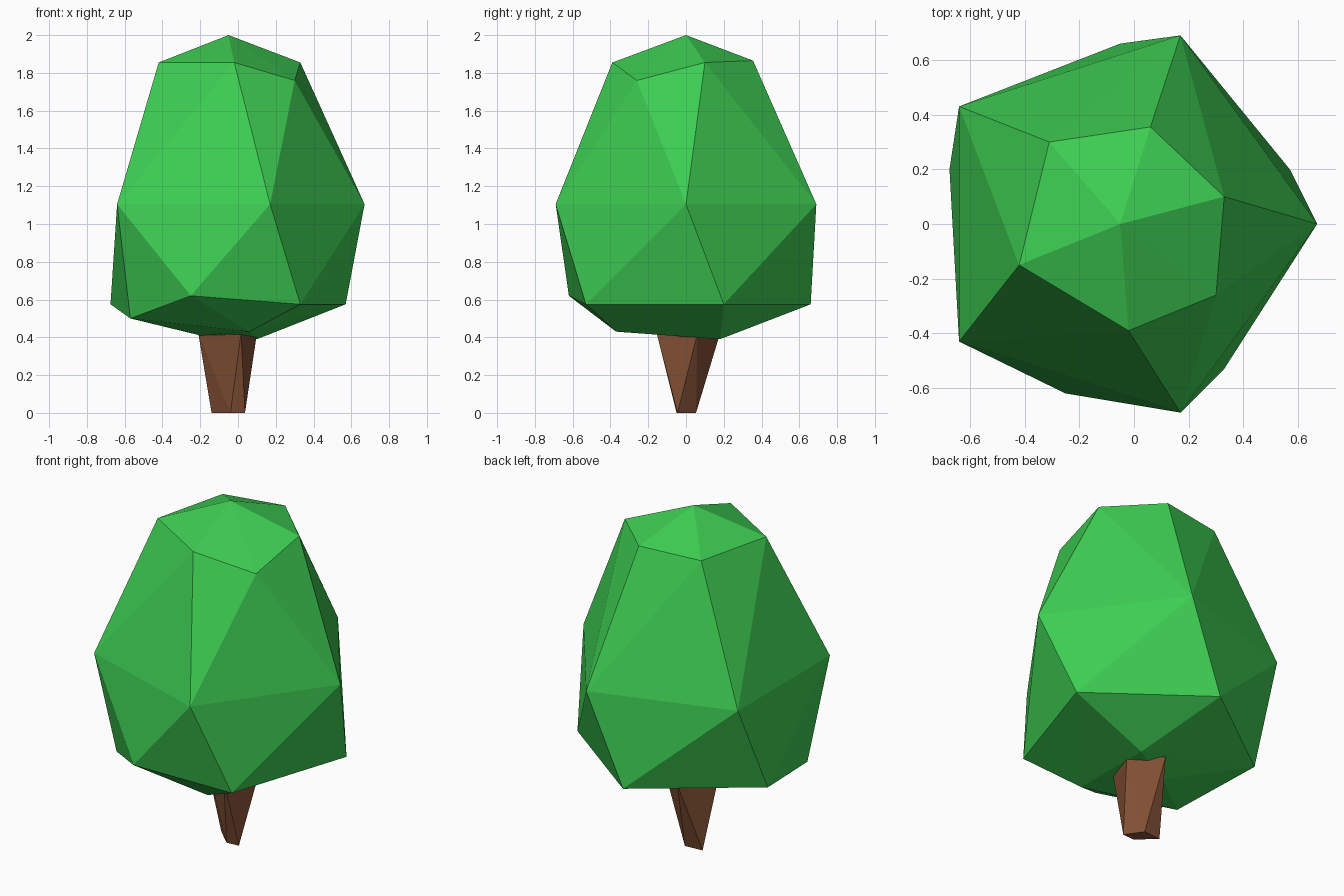
import bpy
import bmesh

cube = bpy.data.objects.get("Cube")
if cube:
    bpy.data.objects.remove(cube, do_unlink=True)


def make_material(name, color):
    mat = bpy.data.materials.new(name)
    mat.use_nodes = True
    mat.diffuse_color = color
    mat.node_tree.nodes["Principled BSDF"].inputs["Base Color"].default_value = color
    return mat


def faceted_solid(name, points, mat):
    """Wrap a flat-shaded convex skin around a few corner points."""
    bm = bmesh.new()
    for p in points:
        bm.verts.new(p)
    result = bmesh.ops.convex_hull(bm, input=bm.verts[:])
    loose = [v for v in bm.verts if not v.link_faces]
    bmesh.ops.delete(bm, geom=loose, context='VERTS')
    bmesh.ops.recalc_face_normals(bm, faces=bm.faces[:])
    mesh = bpy.data.meshes.new(name)
    bm.to_mesh(mesh)
    bm.free()
    mesh.materials.append(mat)
    obj = bpy.data.objects.new(name, mesh)
    bpy.context.scene.collection.objects.link(obj)
    return obj


leaf_green = make_material("leaf green", (0.047, 0.61, 0.085, 1))
bark_brown = make_material("bark brown", (0.23, 0.083, 0.036, 1))

# Crown: irregular rings from the peak down to the underside
peak = [(-0.05, 0, 2)]
shoulder = [(-0.42, -0.15, 1.855), (-0.02, -0.39, 1.855), (0.3, -0.26, 1.76),
            (0.33, 0.1, 1.855), (0.06, 0.355, 1.865), (-0.31, 0.3, 1.855)]
waist = [(x, y, 1.105) for x, y in
         [(0.67, 0), (0.17, 0.69), (-0.64, 0.43), (-0.64, -0.43), (0.17, -0.69)]]
skirt = [(0.57, 0.2, 0.575), (-0.05, 0.66, 0.575), (-0.675, 0.2, 0.575),
         (-0.57, -0.32, 0.5), (-0.25, -0.62, 0.62), (0.33, -0.53, 0.575)]
underside = [(0.06, -0.37, 0.43), (0.1, 0.18, 0.39), (-0.2, 0, 0.41)]
faceted_solid("crown", peak + shoulder + waist + skirt + underside, leaf_green)

# Trunk: narrow foot widening into the crown
foot = [(x, y, 0) for x, y in
        [(-0.14, 0.045), (-0.04, -0.05), (0.037, -0.045), (-0.03, 0.053)]]
neck = [(x, y, 0.42) for x, y in
        [(-0.21, 0), (0.016, -0.155), (0.1, 0.06), (-0.07, 0.18)]]
faceted_solid("trunk", foot + neck, bark_brown)
